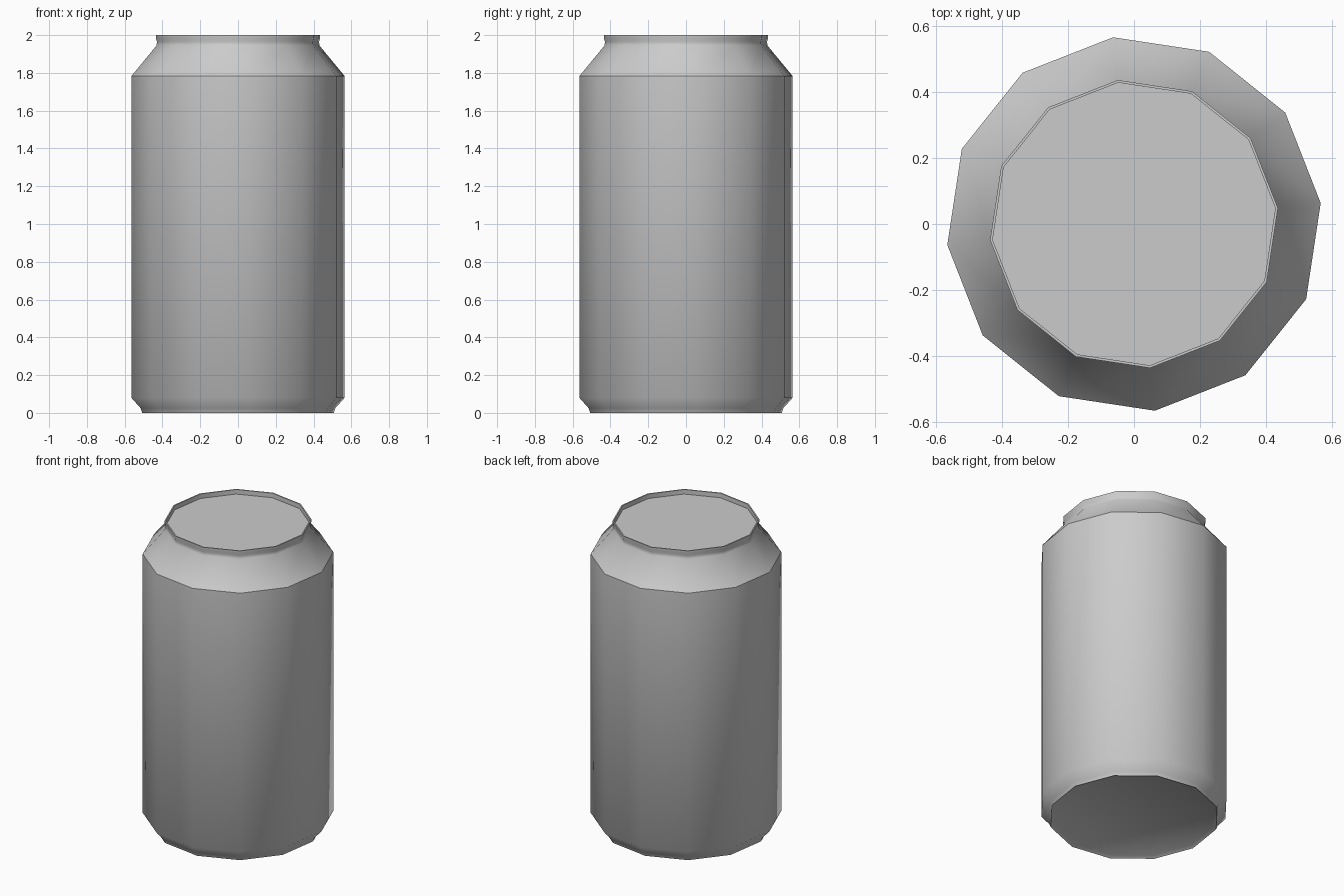
import bpy
import bmesh
from math import cos, sin, radians, tau

SIDES = 12
TURN = radians(6.4)

cube = bpy.data.objects.get("Cube")
if cube:
    bpy.data.objects.remove(cube, do_unlink=True)

metal = bpy.data.materials.new("plain_grey_metal")
metal.use_nodes = True
grey = (0.6, 0.6, 0.6, 1.0)
metal.diffuse_color = grey
metal.node_tree.nodes["Principled BSDF"].inputs["Base Color"].default_value = grey

# Profile from underside to lid: radius, height, crease at this ring
profile = [
    (0.49, 0.012, False),   # shallow underside
    (0.51, 0.0, True),      # base lip
    (0.519, 0.025, False),  # base chamfer
    (0.568, 0.08, False),   # wall bottom
    (0.568, 1.783, True),   # shoulder edge
    (0.434, 1.945, False),  # neck
    (0.432, 1.965, False),
    (0.438, 1.985, False),  # rim
    (0.438, 2.0, True),
    (0.43, 2.0, True),      # rim inside
    (0.43, 1.97, True),     # lid edge
]

bm = bmesh.new()
rings = []
for radius, height, _ in profile:
    rings.append([bm.verts.new((radius * cos(TURN + tau * i / SIDES),
                                radius * sin(TURN + tau * i / SIDES), height))
                  for i in range(SIDES)])

# Walls between neighbouring rings
for low, high in zip(rings, rings[1:]):
    for i in range(SIDES):
        j = (i + 1) % SIDES
        bm.faces.new((low[i], low[j], high[j], high[i]))

# Underside and lid
bm.faces.new(rings[0][::-1])
bm.faces.new(rings[-1])

# Smooth shading with creased rings
for face in bm.faces:
    face.smooth = True
for ring, (_, _, crease) in zip(rings, profile):
    if crease:
        for i in range(SIDES):
            bm.edges.get((ring[i], ring[(i + 1) % SIDES])).smooth = False

mesh = bpy.data.meshes.new("can_body")
bm.to_mesh(mesh)
bm.free()
mesh.materials.append(metal)
can = bpy.data.objects.new("can_body", mesh)
bpy.context.collection.objects.link(can)
